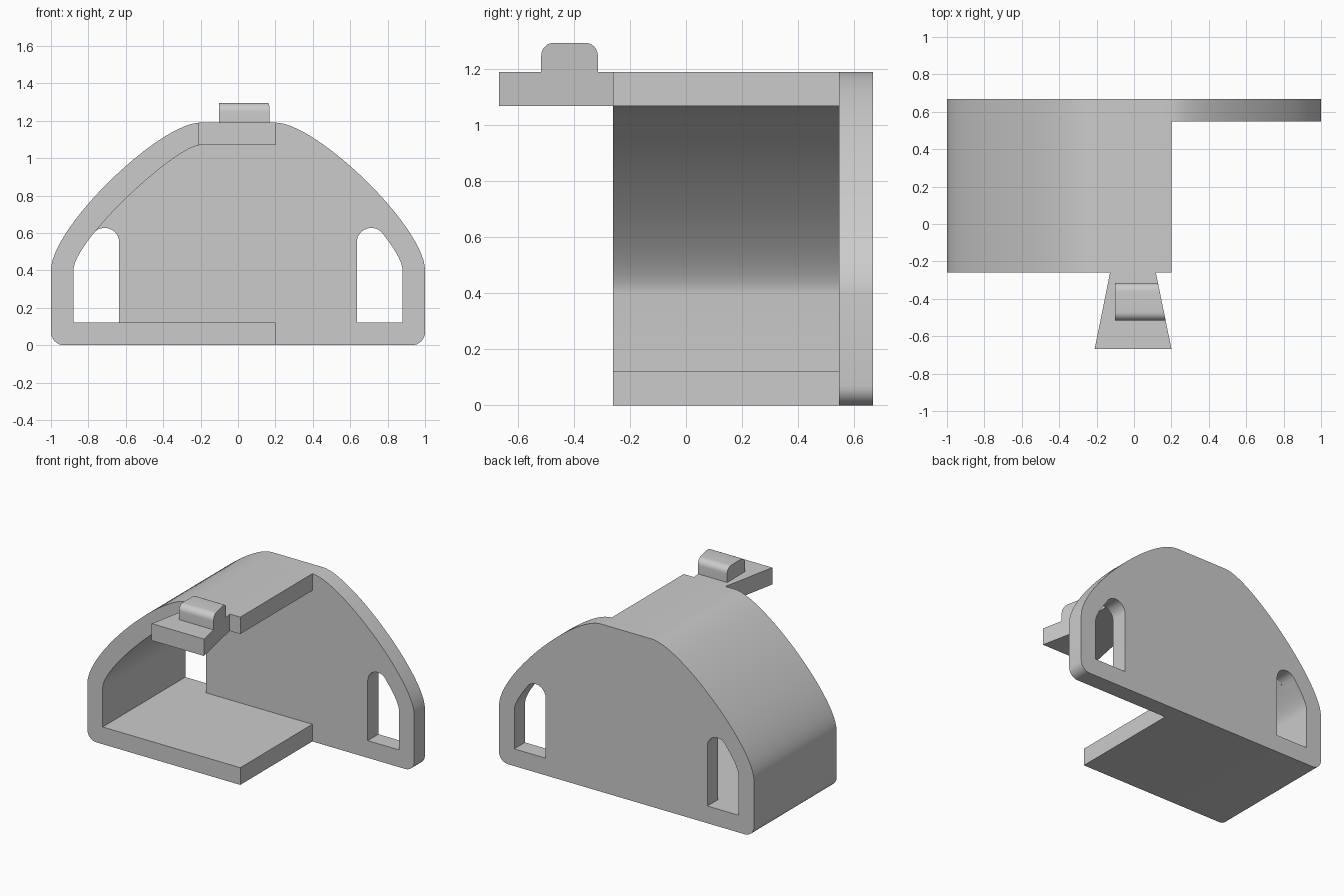
import bpy, bmesh
from math import sin, cos, radians
from mathutils import Vector
from mathutils.geometry import interpolate_bezier

cube = bpy.data.objects.get("Cube")
if cube:
    bpy.data.objects.remove(cube, do_unlink=True)

grey = bpy.data.materials.new("plain grey")
grey.use_nodes = True
grey.diffuse_color = (0.6, 0.6, 0.6, 1)
grey.node_tree.nodes["Principled BSDF"].inputs["Base Color"].default_value = (0.6, 0.6, 0.6, 1)


def prism(name, points, axis, start, end):
    """Extrude a 2D outline along an axis; end may be a function of the vertex."""
    place = {"x": lambda a, b: (start, a, b),
             "y": lambda a, b: (a, start, b),
             "z": lambda a, b: (a, b, start)}[axis]
    i = "xyz".index(axis)
    bm = bmesh.new()
    face = bm.faces.new([bm.verts.new(place(a, b)) for a, b in points])
    top = bmesh.ops.extrude_face_region(bm, geom=[face], use_keep_orig=True)
    for v in top["geom"]:
        if isinstance(v, bmesh.types.BMVert):
            v.co[i] = end(v.co) if callable(end) else end
    bmesh.ops.recalc_face_normals(bm, faces=bm.faces)
    mesh = bpy.data.meshes.new(name)
    bm.to_mesh(mesh)
    bm.free()
    mesh.materials.append(grey)
    obj = bpy.data.objects.new(name, mesh)
    bpy.context.collection.objects.link(obj)
    return obj


def arc(cx, cy, r, a0, a1, n=8):
    angles = [radians(a0 + (a1 - a0) * k / n) for k in range(n + 1)]
    return [(cx + r * cos(a), cy + r * sin(a)) for a in angles]


def bezier(*corners, n=28):
    p = [Vector((x, z, 0)) for x, z in corners]
    return [(v.x, v.y) for v in interpolate_bezier(*p, n)]


def mirror(points):
    return [(-x, z) for x, z in reversed(points)]


def smooth(obj):
    bpy.ops.object.select_all(action="DESELECT")
    obj.select_set(True)
    bpy.context.view_layer.objects.active = obj
    bpy.ops.object.shade_smooth_by_angle(angle=radians(25))


# Shared half outlines, +x side, running bottom to top
FRONT, JOINT, BACK = -0.26, 0.547, 0.667
outer = arc(0.93, 0.07, 0.07, -90, 0) + bezier((1, 0.4), (1, 0.63), (0.42, 1.19), (0.2, 1.19))
inner = bezier((0.88, 0.4), (0.88, 0.56), (0.33, 1.07), (0.2, 1.07))

# Back plate with two arched windows
plate = prism("back_plate", outer + mirror(outer), "y", JOINT, BACK)
window = [(0.635, 0.122), (0.88, 0.122)] + [p for p in inner if p[1] < 0.59]
window += arc(0.713, 0.549, 0.078, 40, 180, 12)
for side, outline in (("left", window), ("right", mirror(window))):
    cutter = prism(side + "_window_cutter", outline, "y", JOINT - 0.1, BACK + 0.1)
    cutter.hide_render = True
    cut = plate.modifiers.new(side + "_window", "BOOLEAN")
    cut.operation, cut.solver, cut.object = "DIFFERENCE", "EXACT", cutter
    bpy.context.view_layer.objects.active = plate
    bpy.ops.object.modifier_apply(modifier=cut.name)
    bpy.data.objects.remove(cutter, do_unlink=True)
smooth(plate)

# Half shell: floor, curved side wall and roof in one section
section = [(0.2, 1.19)] + mirror(outer) + [(0.2, 0), (0.2, 0.122), (-0.88, 0.122)]
section += [(-x, z) for x, z in inner] + [(0.2, 1.07)]
smooth(prism("half_shell", section, "y", FRONT, JOINT))

# Flared tab in front of the roof
prism("front_tab", [(-0.21, -0.667), (0.2, -0.667), (0.117, FRONT), (-0.128, FRONT)],
      "z", 1.07, 1.19)

# Rounded catch on the tab, its left end following the flare
catch = [(-0.517, 1.19), (-0.315, 1.19)]
catch += arc(-0.36, 1.25, 0.045, 0, 90) + arc(-0.472, 1.25, 0.045, 90, 180)
smooth(prism("tab_catch", catch, "x", -0.102, lambda v: 0.2 - 0.204 * (v.y + 0.667)))
